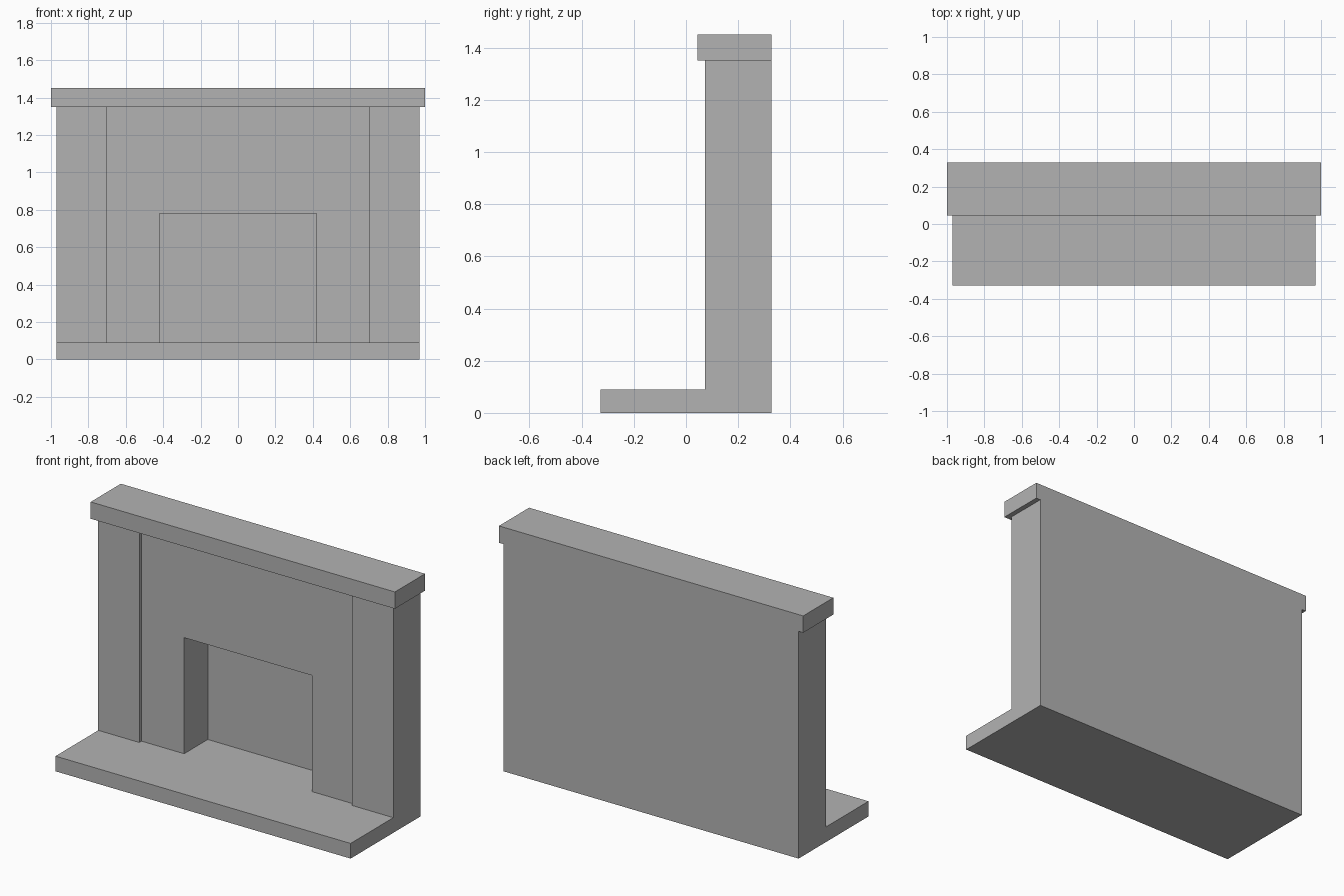
import bpy
import bmesh

cube = bpy.data.objects.get("Cube")
if cube:
    bpy.data.objects.remove(cube, do_unlink=True)

stone = bpy.data.materials.new("grey stone")
stone.use_nodes = True
grey = (0.45, 0.45, 0.45, 1)
stone.diffuse_color = grey
stone.node_tree.nodes["Principled BSDF"].inputs["Base Color"].default_value = grey

BACK = 0.328          # shared rear plane
HEARTH_TOP, SHELF_BOTTOM = 0.09, 1.35
SIDE, PILASTER, OPENING = 0.97, 0.70, 0.42
FACE, PANEL, FIREBACK = 0.073, 0.094, 0.316


def extrude_outline(name, outline, front, back):
    """Extrude an x-z outline from the front plane to the back plane."""
    bm = bmesh.new()
    face = bm.faces.new([bm.verts.new((x, front, z)) for x, z in outline])
    grown = bmesh.ops.extrude_face_region(bm, geom=[face])["geom"]
    moved = [v for v in grown if isinstance(v, bmesh.types.BMVert)]
    bmesh.ops.translate(bm, verts=moved, vec=(0, back - front, 0))
    bmesh.ops.recalc_face_normals(bm, faces=bm.faces)
    mesh = bpy.data.meshes.new(name)
    bm.to_mesh(mesh)
    bm.free()
    mesh.materials.append(stone)
    obj = bpy.data.objects.new(name, mesh)
    bpy.context.collection.objects.link(obj)
    return obj


def block(name, x0, x1, front, back, z0, z1):
    return extrude_outline(name, [(x0, z0), (x1, z0), (x1, z1), (x0, z1)], front, back)


# Hearth slab and mantel shelf
block("hearth", -SIDE, SIDE, -BACK, BACK, 0, HEARTH_TOP)
block("mantel_shelf", -1, 1, 0.045, BACK, SHELF_BOTTOM, 1.45)

# Side pilasters standing slightly proud of the centre
for name, s in (("left", 1), ("right", -1)):
    x0, x1 = sorted((s * PILASTER, s * SIDE))
    block(name + "_pilaster", x0, x1, FACE, BACK, HEARTH_TOP, SHELF_BOTTOM)

# Recessed surround, an upside-down U around the firebox
LINTEL = 0.78
half = [(OPENING, LINTEL), (OPENING, HEARTH_TOP),
        (PILASTER, HEARTH_TOP), (PILASTER, SHELF_BOTTOM)]
surround = half + [(-x, z) for x, z in reversed(half)]
extrude_outline("surround", surround, PANEL, BACK)

# Thin wall closing the rear of the firebox
block("fireback", -OPENING, OPENING, FIREBACK, BACK, HEARTH_TOP, LINTEL)
